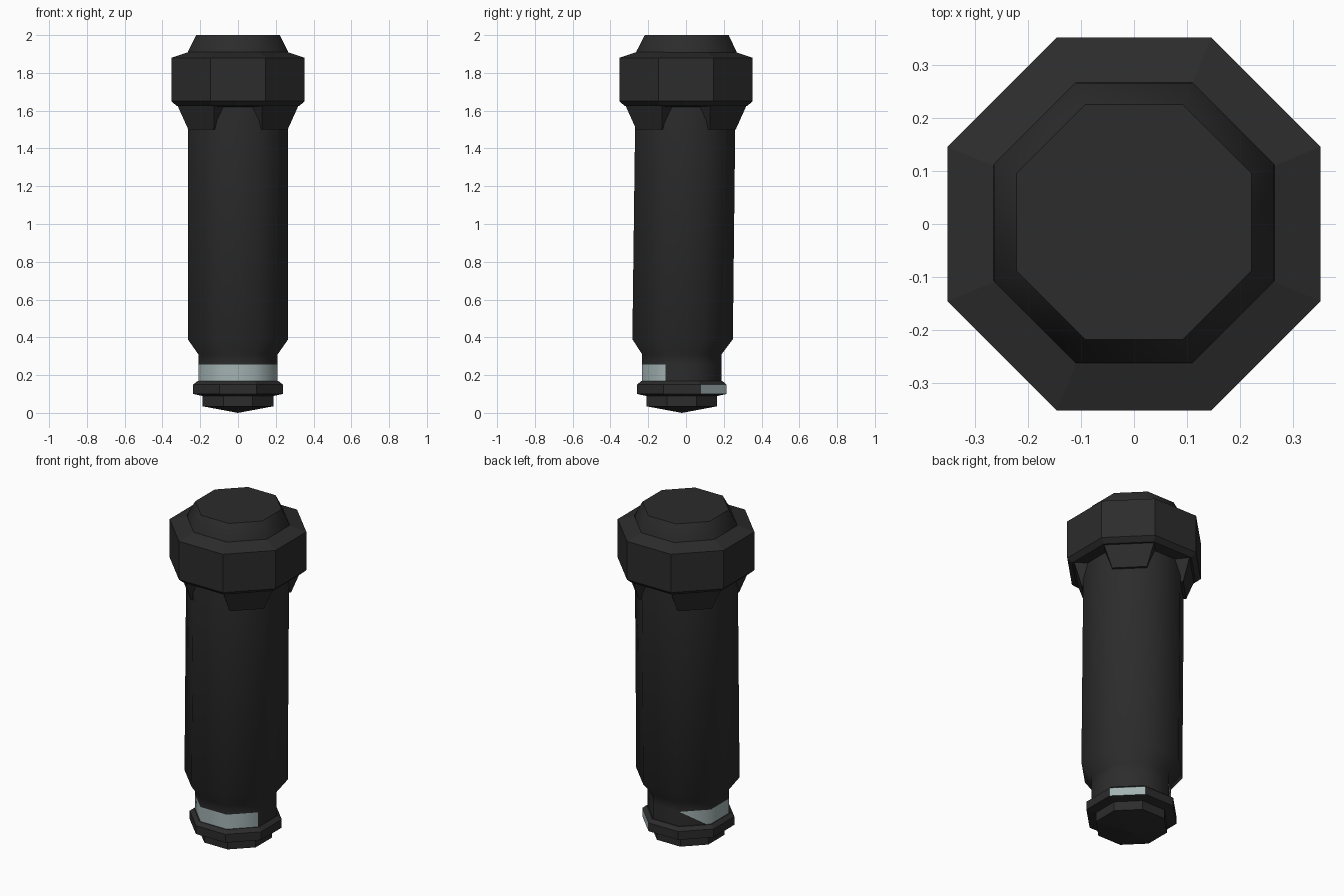
import bpy, bmesh, math

if "Cube" in bpy.data.objects:
    bpy.data.objects.remove(bpy.data.objects["Cube"])

def material(name, rgb):
    m = bpy.data.materials.new(name)
    m.diffuse_color = (*rgb, 1)
    m.use_nodes = True
    m.node_tree.nodes["Principled BSDF"].inputs["Base Color"].default_value = m.diffuse_color
    return m

DARK = material("charcoal", (0.025, 0.025, 0.025))
PALE = material("pale grey green", (0.37, 0.45, 0.45))
SIDES = 8
LOW_Y = -0.022  # the lower parts sit slightly forward

def finish(name, bm, smooth):
    bmesh.ops.remove_doubles(bm, verts=bm.verts, dist=0.0005)
    bmesh.ops.recalc_face_normals(bm, faces=bm.faces)
    me = bpy.data.meshes.new(name)
    bm.to_mesh(me)
    bm.free()
    me.materials.append(DARK)
    me.materials.append(PALE)
    for p in me.polygons:
        p.use_smooth = smooth and abs(p.normal.z) < 0.9
    ob = bpy.data.objects.new(name, me)
    bpy.context.collection.objects.link(ob)
    return ob

def stack(profile):
    """Octagonal rings from (z, flat radius, y centre); returns bmesh and rings."""
    bm = bmesh.new()
    rings = []
    for z, r, cy in profile:
        r = max(r, 0.0001) / math.cos(math.pi / SIDES)
        rings.append([bm.verts.new((r * math.cos((i + 0.5) * math.tau / SIDES),
                                    cy + r * math.sin((i + 0.5) * math.tau / SIDES), z))
                      for i in range(SIDES)])
    for a, b in zip(rings, rings[1:]):
        for i in range(SIDES):
            j = (i + 1) % SIDES
            bm.faces.new((a[i], a[j], b[j], b[i]))
    bm.faces.new(rings[0][::-1])
    bm.faces.new(rings[-1])
    bm.normal_update()
    return bm, rings

def heading(f):
    """Compass angle of a lower side face, seen from the axis."""
    c = f.calc_center_median()
    return math.degrees(math.atan2(c.y - LOW_Y, c.x)) % 360

# head collar
bm, _ = stack([(1.62, 0.26, 0), (1.625, 0.325, 0), (1.65, 0.352, 0),
               (1.88, 0.352, 0), (1.91, 0.262, 0)])
finish("head_collar", bm, False)

# raised cap on the head
bm, _ = stack([(1.90, 0.266, 0.002), (1.915, 0.264, 0.002), (2.0, 0.222, 0.004)])
finish("head_cap", bm, True)

# handle and narrow neck, with a pale band around the front and left
bm, rings = stack([(1.64, 0.265, -0.003), (0.39, 0.266, -0.018), (0.31, 0.21, LOW_Y),
                   (0.255, 0.21, LOW_Y), (0.155, 0.21, LOW_Y)])
band = [f for f in bm.faces if len(f.verts) == 4 and 0.16 < f.calc_center_median().z < 0.25]
for f in band:
    angle = heading(f)
    if 170 < angle < 325:
        f.material_index = 1
    elif 125 < angle < 145:
        # the band tapers off as a triangle on the back left
        bmesh.utils.face_split(f, rings[3][2], rings[4][3])
for f in bm.faces:
    if len(f.verts) == 3 and rings[3][3] in f.verts[:]:
        f.material_index = 1
finish("handle", bm, True)

# flange with one pale side on the back right
bm, _ = stack([(0.09, 0.19, LOW_Y), (0.10, 0.237, LOW_Y), (0.15, 0.237, LOW_Y),
               (0.168, 0.215, LOW_Y)])
for f in bm.faces:
    if abs(f.normal.z) < 0.2 and 35 < heading(f) < 55:
        f.material_index = 1
finish("flange", bm, False)

# end plug with a shallow point
bm, _ = stack([(0.0, 0, LOW_Y), (0.035, 0.187, LOW_Y), (0.095, 0.187, LOW_Y)])
finish("end_plug", bm, False)

# four tapered brackets on the diagonals under the head
for k in range(4):
    bm = bmesh.new()
    a = math.radians(45 + 90 * k)
    ca, sa = math.cos(a), math.sin(a)
    rows = []
    for z, r, w in ((1.50, 0.277, 0.095), (1.635, 0.318, 0.14)):
        rows.append([bm.verts.new((ca * d - sa * t, sa * d + ca * t, z))
                     for d, t in ((0.2, -w), (r, -w), (r, w), (0.2, w))])
    lo, hi = rows
    for i in range(4):
        j = (i + 1) % 4
        bm.faces.new((lo[i], lo[j], hi[j], hi[i]))
    bm.faces.new(lo[::-1])
    bm.faces.new(hi)
    finish(f"bracket_{k + 1}", bm, False)
